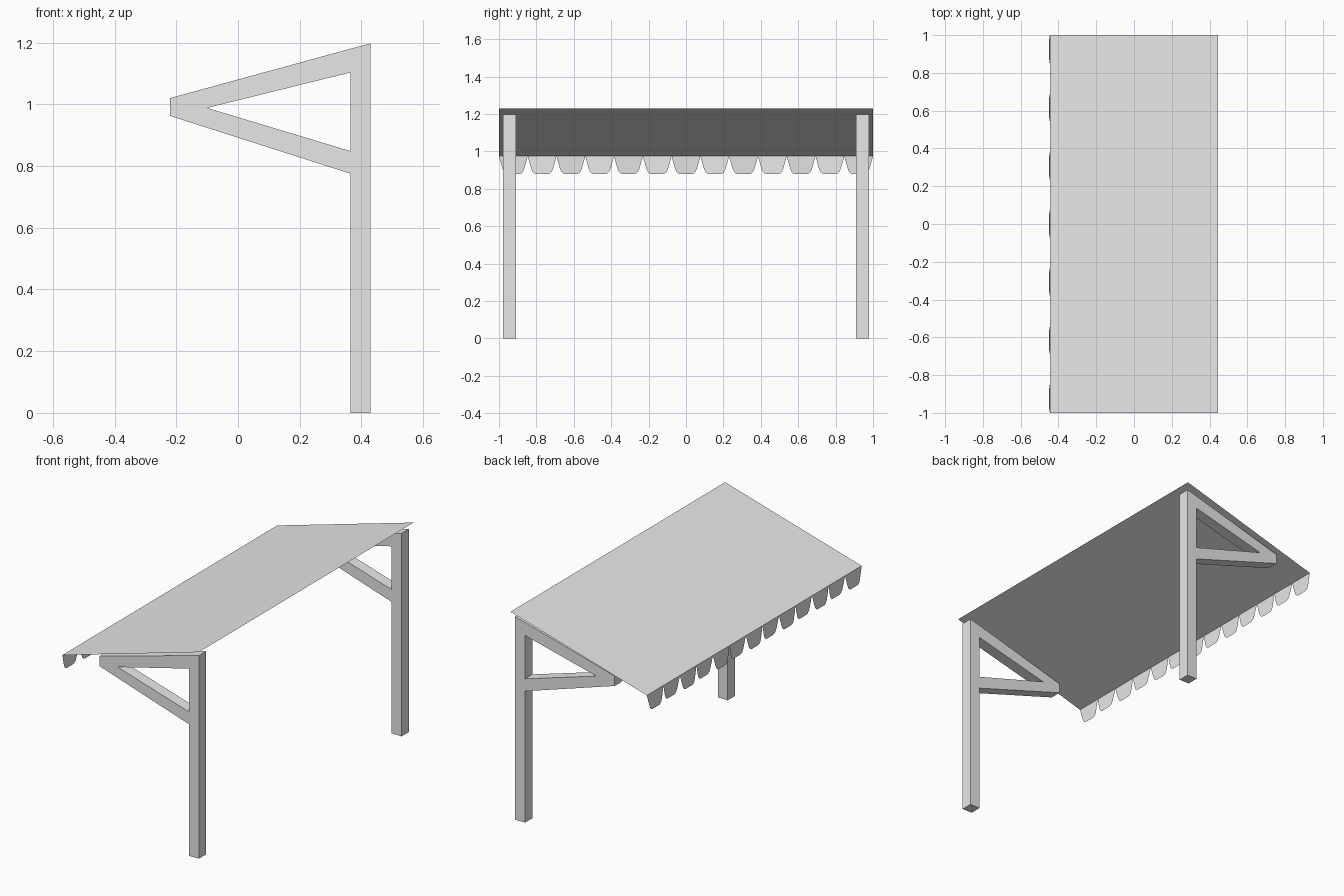
import bpy, bmesh, math
from mathutils import Vector

cube = bpy.data.objects.get("Cube")
if cube:
    bpy.data.objects.remove(cube, do_unlink=True)

grey = bpy.data.materials.new("plain grey")
grey.use_nodes = True
colour = (0.8, 0.8, 0.8, 1)
grey.diffuse_color = colour
grey.node_tree.nodes["Principled BSDF"].inputs["Base Color"].default_value = colour


def add_mesh(name, bm):
    mesh = bpy.data.meshes.new(name)
    bm.to_mesh(mesh)
    bm.free()
    mesh.materials.append(grey)
    obj = bpy.data.objects.new(name, mesh)
    bpy.context.collection.objects.link(obj)
    return obj


# Bracket: post, rafter and brace as one flat profile, extruded along y
BACK, INNER, TIP = 0.43, 0.365, -0.22
back = [(BACK, 0), (BACK, 1.197)]
post = [(INNER, 0), (INNER, 0.775), (INNER, 0.848), (INNER, 1.103), (INNER, 1.18)]
nose = [(TIP, 0.962), (TIP, 1.02), (-0.1, 0.988)]
pts = back + post + nose
FACES = [(0, 1, 6, 5, 4, 3, 2),   # post
         (6, 5, 9, 8),            # rafter
         (4, 3, 7, 9),            # brace
         (9, 7, 8)]               # tip


def bracket(name, y, depth=0.068):
    bm = bmesh.new()
    verts = [bm.verts.new((x, y - depth / 2, z)) for x, z in pts]
    faces = [bm.faces.new([verts[i] for i in f]) for f in FACES]
    bmesh.ops.recalc_face_normals(bm, faces=faces)
    grown = bmesh.ops.extrude_face_region(bm, geom=faces, use_keep_orig=True)
    moved = [v for v in grown["geom"] if isinstance(v, bmesh.types.BMVert)]
    bmesh.ops.translate(bm, verts=moved, vec=(0, depth, 0))
    bmesh.ops.recalc_face_normals(bm, faces=bm.faces)
    return add_mesh(name, bm)


bracket("front_bracket", -0.944)
bracket("back_bracket", 0.944)

# Canopy: one thin sloping sheet
EDGE, LOW, HIGH = 0.445, 0.975, 1.23
bm = bmesh.new()
corners = [(-EDGE, -1, LOW), (EDGE, -1, HIGH), (EDGE, 1, HIGH), (-EDGE, 1, LOW)]
bm.faces.new([bm.verts.new(c) for c in corners])
add_mesh("canopy_sheet", bm)

# Valance: rounded flaps hanging from the low edge, swinging in and out by turns
COUNT = 13
pitch = 2 / COUNT
half = [(0.077, 0), (0.066, 0.04), (0.058, 0.068), (0.05, 0.085), (0.041, 0.093), (0.03, 0.096)]
outline = half + [(-w, d) for w, d in reversed(half)]
bm = bmesh.new()
for i in range(COUNT):
    centre = -1 + pitch * (i + 0.5)
    swing = -0.05 if i % 2 == 0 else 0.05
    bm.faces.new([bm.verts.new((-EDGE + swing * d, centre + w, LOW - d)) for w, d in outline])
for f in bm.faces:
    if f.normal.x > 0:
        f.normal_flip()
add_mesh("valance_flaps", bm)
